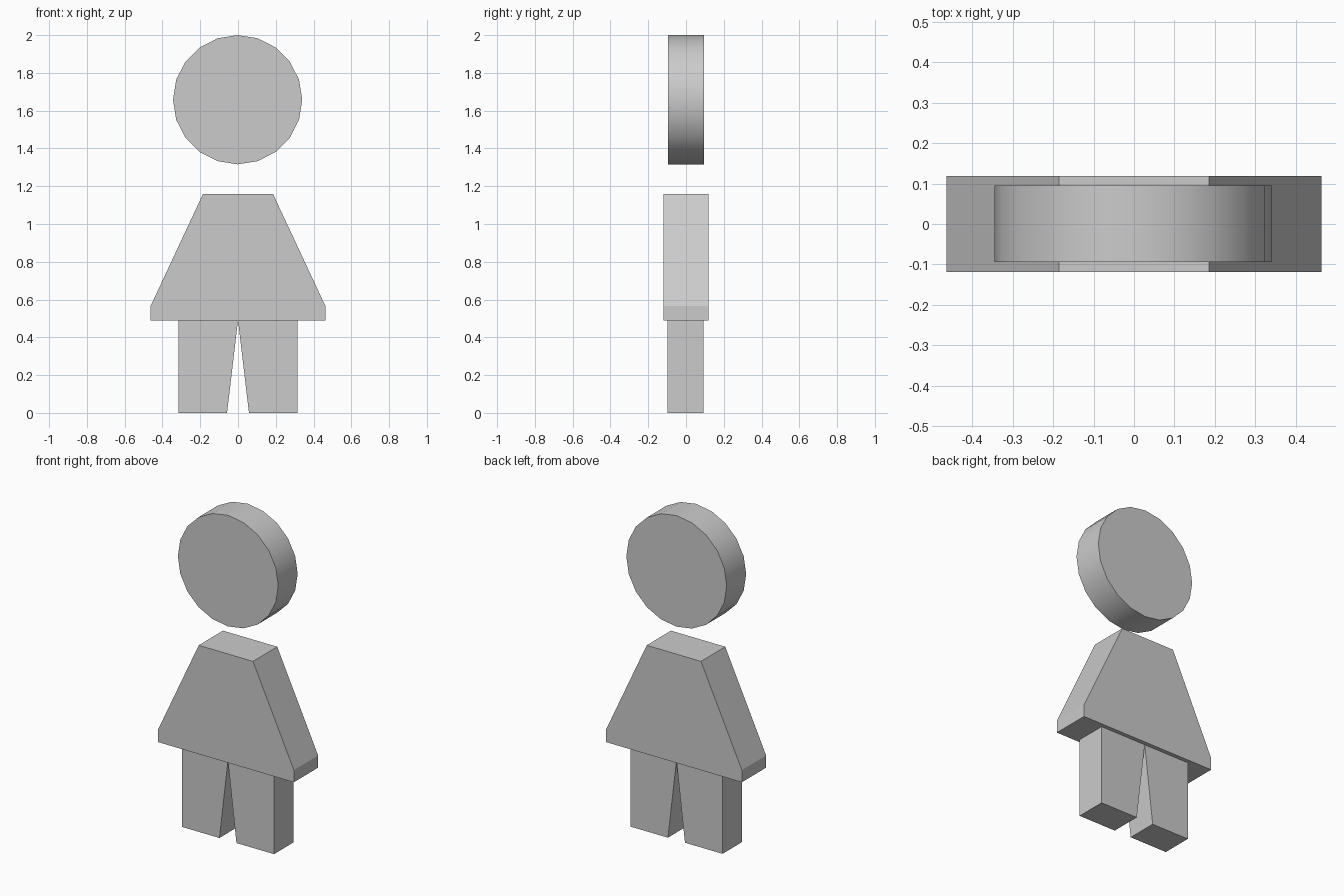
import bpy, bmesh
from math import sin, cos, tau, radians

if "Cube" in bpy.data.objects:
    bpy.data.objects.remove(bpy.data.objects["Cube"])


def prism(name, profile, y_front, y_back):
    """Extrude an x-z outline from y_front to y_back."""
    bm = bmesh.new()
    face = bm.faces.new([bm.verts.new((x, y_front, z)) for x, z in profile])
    ext = bmesh.ops.extrude_face_region(bm, geom=[face], use_keep_orig=True)
    moved = [g for g in ext["geom"] if isinstance(g, bmesh.types.BMVert)]
    bmesh.ops.translate(bm, verts=moved, vec=(0, y_back - y_front, 0))
    bmesh.ops.recalc_face_normals(bm, faces=bm.faces)
    mesh = bpy.data.meshes.new(name)
    bm.to_mesh(mesh)
    bm.free()
    obj = bpy.data.objects.new(name, mesh)
    bpy.context.collection.objects.link(obj)
    return obj


# Head: 20-sided disc with a smooth rim
R, SIDES = 0.342, 20
circle = [(-0.002 + R * cos(tau * i / SIDES), 1.658 + R * sin(tau * i / SIDES))
          for i in range(SIDES)]
head = prism("head", circle, -0.094, 0.095)
bpy.context.view_layer.objects.active = head
head.select_set(True)
bpy.ops.object.shade_smooth_by_angle(angle=radians(30))

# Dress: flared body with a short vertical hem
half_dress = [(0.463, 0.49), (0.463, 0.565), (0.185, 1.16)]
prism("dress", half_dress + [(-x, z) for x, z in reversed(half_dress)], -0.118, 0.118)

# Legs: mirrored blocks separated by a narrow wedge
for side, s in (("left", -1), ("right", 1)):
    prism(side + "_leg", [(s * x, z) for x, z in
                          [(0.058, 0), (0.314, 0), (0.314, 0.49), (0, 0.49)]],
          -0.098, 0.093)
